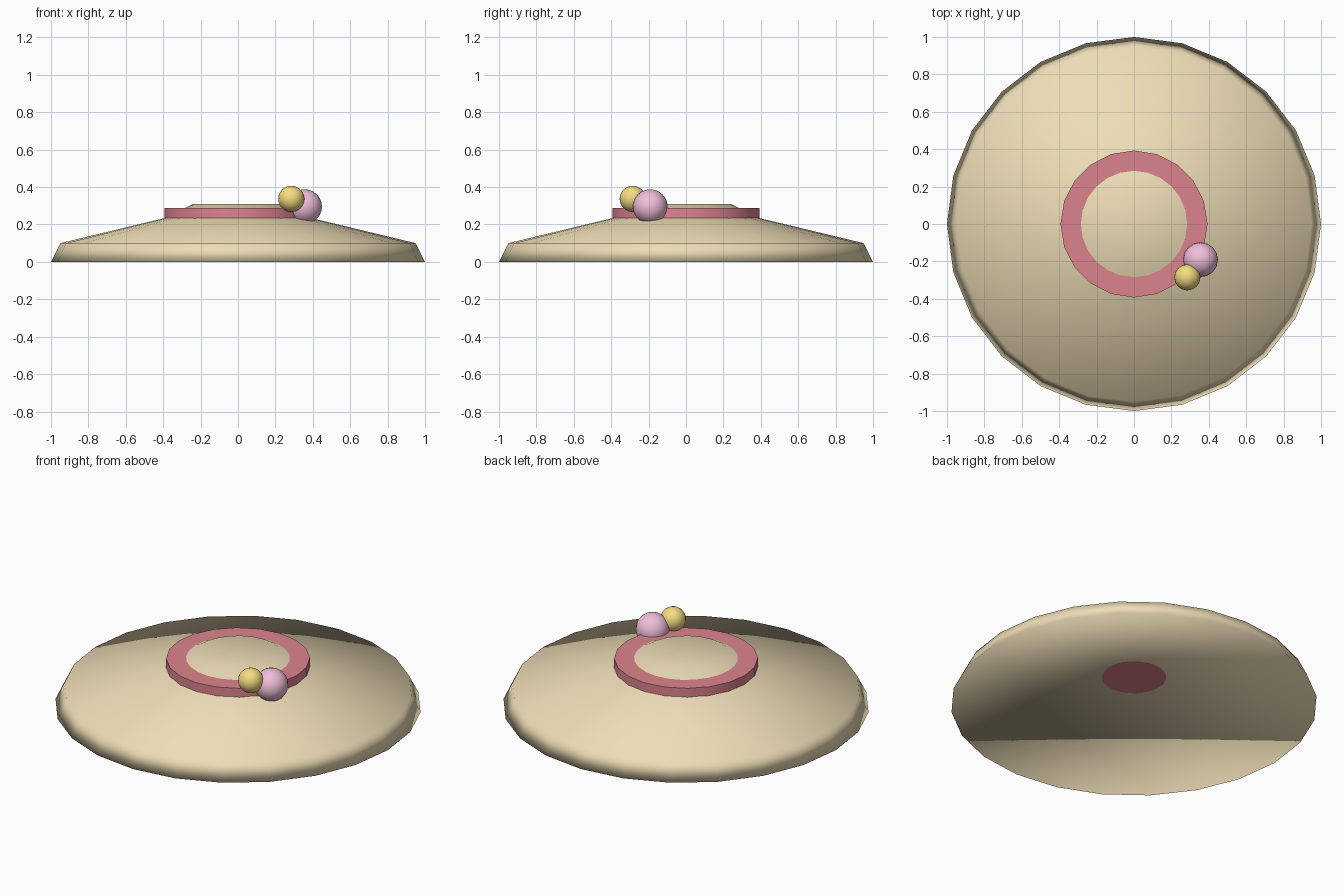
import bpy, bmesh, math

if "Cube" in bpy.data.objects:
    bpy.data.objects.remove(bpy.data.objects["Cube"])


def material(name, rgb):
    m = bpy.data.materials.new(name)
    m.diffuse_color = (*rgb, 1)
    m.use_nodes = True
    m.node_tree.nodes["Principled BSDF"].inputs["Base Color"].default_value = m.diffuse_color
    return m


def lathe(name, profile, sides, mat):
    """Revolve an (r, z) profile that starts and ends on the axis."""
    bm = bmesh.new()
    rings = []
    for r, z in profile:
        if r == 0:
            rings.append([bm.verts.new((0, 0, z))] * sides)
        else:
            rings.append([bm.verts.new((r * math.cos(2 * math.pi * i / sides),
                                        r * math.sin(2 * math.pi * i / sides), z))
                          for i in range(sides)])
    for a, b in zip(rings, rings[1:]):
        for i in range(sides):
            j = (i + 1) % sides
            bm.faces.new(dict.fromkeys((a[i], a[j], b[j], b[i])))
    bmesh.ops.recalc_face_normals(bm, faces=bm.faces)
    for f in bm.faces:
        f.smooth = True
    me = bpy.data.meshes.new(name)
    bm.to_mesh(me)
    bm.free()
    me.materials.append(mat)
    ob = bpy.data.objects.new(name, me)
    bpy.context.collection.objects.link(ob)
    return ob


def ball(name, radius, loc, mat):
    bpy.ops.mesh.primitive_uv_sphere_add(segments=16, ring_count=12, radius=radius, location=loc)
    ob = bpy.context.object
    ob.name = name
    ob.data.materials.append(mat)
    bpy.ops.object.shade_smooth()


straw = material("straw", (0.85, 0.72, 0.47))
red = material("red", (0.72, 0.23, 0.27))
pink = material("pink", (0.87, 0.52, 0.69))
gold = material("gold", (0.90, 0.72, 0.22))

# hat body: hollow underside, rim, sloping brim and low crown
lathe("straw_hat", [(0, 0.205), (1, 0), (0.95, 0.1), (0.38, 0.237),
                    (0.24, 0.31), (0, 0.31)], 24, straw)

# ribbon around the crown
bpy.ops.mesh.primitive_cylinder_add(vertices=20, radius=0.393, depth=0.118,
                                    location=(0, 0, 0.228))
band = bpy.context.object
band.name = "hat_band"
band.data.materials.append(red)
bpy.ops.object.shade_smooth_by_angle(angle=math.radians(30))

# flower and its small bud
ball("flower", 0.093, (0.356, -0.191, 0.295), pink)
ball("flower_bud", 0.07, (0.285, -0.285, 0.337), gold)
